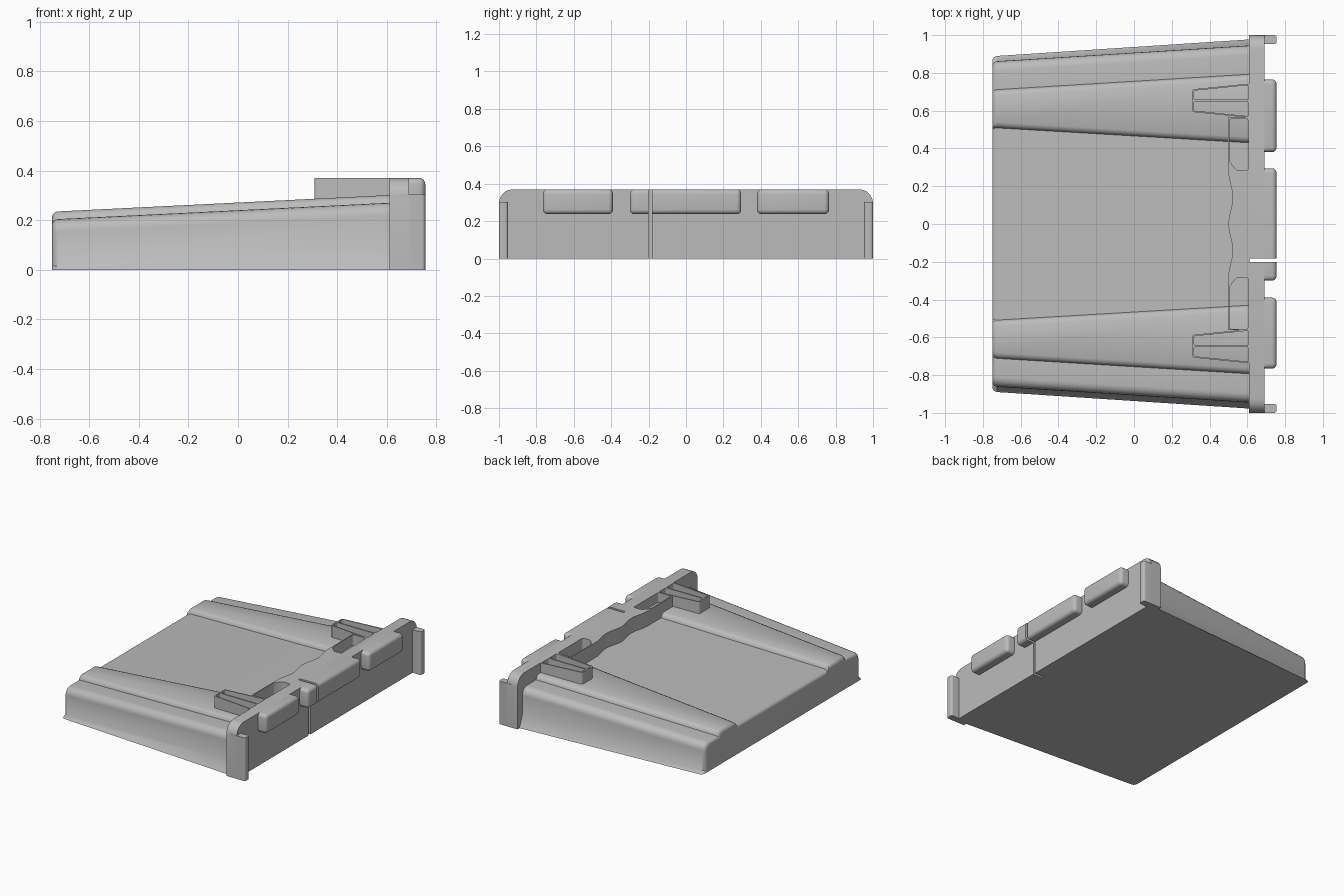
import bpy, bmesh, math
from mathutils import Vector

if "Cube" in bpy.data.objects:
    bpy.data.objects.remove(bpy.data.objects["Cube"], do_unlink=True)

grey = bpy.data.materials.new("light grey plastic")
grey.use_nodes = True
COLOUR = (0.5, 0.5, 0.5, 1)
grey.diffuse_color = COLOUR
grey.node_tree.nodes["Principled BSDF"].inputs["Base Color"].default_value = COLOUR


def finish(name, bm):
    bmesh.ops.recalc_face_normals(bm, faces=bm.faces)
    mesh = bpy.data.meshes.new(name)
    bm.to_mesh(mesh)
    bm.free()
    mesh.materials.append(grey)
    ob = bpy.data.objects.new(name, mesh)
    bpy.context.collection.objects.link(ob)
    return ob


def activate(ob):
    bpy.ops.object.select_all(action='DESELECT')
    ob.select_set(True)
    bpy.context.view_layer.objects.active = ob


def smooth(ob):
    activate(ob)
    bpy.ops.object.shade_smooth_by_angle(angle=math.radians(32))


def prism(name, pts, low, high, axis="z", radius=0, pick=None):
    """Extrude an outline along z or x; round the edges that pick accepts."""
    place = (lambda u, v, h: (u, v, h)) if axis == "z" else (lambda u, v, h: (h, u, v))
    bm = bmesh.new()
    face = bm.faces.new([bm.verts.new(place(u, v, low)) for u, v in pts])
    ext = bmesh.ops.extrude_face_region(bm, geom=[face])
    shift = Vector(place(0, 0, high - low))
    bmesh.ops.translate(bm, vec=shift, verts=[e for e in ext["geom"] if isinstance(e, bmesh.types.BMVert)])
    if radius:
        edges = [e for e in bm.edges if pick is None or pick(e.verts[0].co, e.verts[1].co)]
        bmesh.ops.bevel(bm, geom=edges, offset=radius, segments=5, profile=0.5, affect='EDGES')
    return finish(name, bm)


def rect(u0, u1, v0, v1):
    return [(u0, v0), (u1, v0), (u1, v1), (u0, v1)]


def upright(a, b):
    return abs(a.z - b.z) > 0.01


def cut(ob, cutter):
    mod = ob.modifiers.new("cut", 'BOOLEAN')
    mod.object = cutter
    mod.operation = 'DIFFERENCE'
    mod.solver = 'EXACT'
    activate(ob)
    bpy.ops.object.modifier_apply(modifier=mod.name)
    bpy.data.objects.remove(cutter, do_unlink=True)


# Tapered body: one section with two raised ridges, lofted along x
X0, X1 = -0.75, 0.61


def section(x, shrink=0):
    t = (x - X0) / (X1 - X0)
    mix = lambda a, b: a + (b - a) * t
    top, side = mix(0.203, 0.27), mix(0.86, 0.945)
    inner, outer, r = mix(0.51, 0.43), mix(0.71, 0.793), 0.05
    rise = [(0, 0), (0.004, 0.012), (0.012, 0.023), (0.03, 0.031)]
    half = [(inner + d, top + h) for d, h in rise]
    half += [(outer - d, top + h) for d, h in reversed(rise)]
    for i in range(6):
        a = math.pi / 2 * i / 5
        half.append((side - r + r * math.sin(a), top - r + r * math.cos(a)))
    half += [(side, mix(0.015, 0.087)), (mix(0.888, 0.977), 0)]
    loop = half + [(-y, z) for y, z in reversed(half)]
    return [(x, y * (1 - shrink / 0.885), z * (1 - shrink / 0.235)) for y, z in loop]


bm = bmesh.new()
R = 0.025
stations = []
for i in range(6):
    a = math.pi / 2 * i / 5
    stations.append((X0 + R * (1 - math.cos(a)), R * (1 - math.sin(a))))
stations.append((X1, 0))
rings = [[bm.verts.new(p) for p in section(x, s)] for x, s in stations]
for a, b in zip(rings, rings[1:]):
    for i in range(len(a)):
        j = (i + 1) % len(a)
        bm.faces.new((a[i], a[j], b[j], b[i]))
bm.faces.new(rings[0])
bm.faces.new(rings[-1])
smooth(finish("tapered_body", bm))


# End rim with rounded upper corners, split by a narrow slot
def slot():
    return prism("slot_cutter", rect(0.611, 0.9, -0.2, -0.182), -0.5, 0.8)


rim = prism("end_rim", rect(-1, 1, 0, 0.37), X1, 0.69, "x", 0.075,
            lambda a, b: abs(a.x - b.x) > 0.01 and a.z > 0.3)
cut(rim, slot())
smooth(rim)

# Rounded grip pads along the top of the rim
for name, y0, y1 in (("front_pad", -0.765, -0.39), ("middle_pad", -0.3, 0.295), ("back_pad", 0.38, 0.765)):
    pad = prism(name, rect(0.64, 0.755, y0, y1), 0.237, 0.37, radius=0.025,
                pick=lambda a, b: not (a.z > 0.3 and b.z > 0.3 and max(a.x, b.x) < 0.7))
    if name == "middle_pad":
        cut(pad, slot())
    smooth(pad)

# Corner posts
for name, s in (("front_post", -1), ("back_post", 1)):
    post = prism(name, rect(0.65, 0.755, *sorted((s * 0.952, s))), 0, 0.303, radius=0.014,
                 pick=lambda a, b: upright(a, b) and a.x > 0.7)
    smooth(post)

# Raised shelf with a wavy edge and two open pockets
wave = []
for i in range(41):
    y = 0.28 - 0.56 * i / 40
    wave.append((0.511 - 0.011 * math.cos(math.tau * y / 0.28), y))
shelf = prism("wavy_shelf", [(X1, 0.565), (0.498, 0.565)] + wave + [(0.498, -0.56), (X1, -0.56)], 0.2, 0.37)
for s in (-1, 1):
    outline = [(0.506, 0.557), (0.605, 0.557), (0.605, 0.282), (0.545, 0.282), (0.506, 0.33)]
    cut(shelf, prism("pocket_cutter", [(x, s * y) for x, y in outline], 0.1, 0.5,
                     radius=0.014, pick=upright))
smooth(shelf)

# Tapered clips, each with a pair of narrow pockets
for name, yc in (("front_clip", -0.647), ("back_clip", 0.653)):
    clip = prism(name, [(0.308, yc - 0.06), (X1, yc - 0.09), (X1, yc + 0.09), (0.308, yc + 0.06)],
                 0.2, 0.37, radius=0.012, pick=lambda a, b: upright(a, b) and a.x < 0.5)
    for s in (-1, 1):
        outline = [(0.318, 0.005), (0.606, 0.005), (0.606, 0.082), (0.318, 0.053)]
        cut(clip, prism("clip_cutter", [(x, yc + s * y) for x, y in outline], 0.1, 0.5,
                        radius=0.008, pick=upright))
    smooth(clip)
